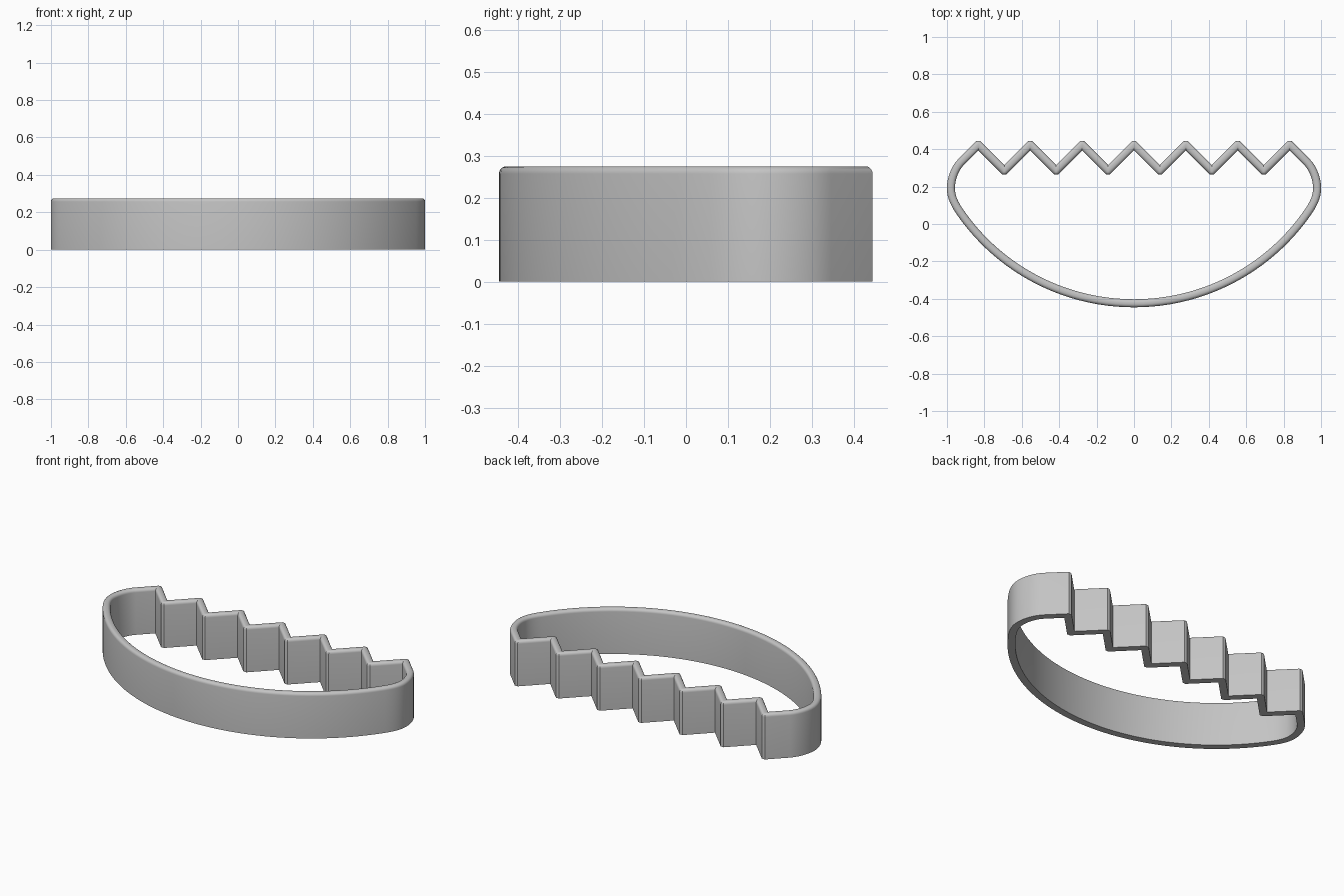
import bpy, bmesh, math
from mathutils import Vector
from mathutils.geometry import interpolate_bezier

cube = bpy.data.objects.get("Cube")
if cube:
    bpy.data.objects.remove(cube, do_unlink=True)

HEIGHT, HALF, ROUND = 0.275, 0.0215, 0.018
TOOTH, PEAK, VALLEY = 0.1387, 0.424, 0.285
BLUNT = 0.014


def curve(a, b, c, d, count):
    pts = interpolate_bezier(*(Vector((*p, 0)) for p in (a, b, c, d)), count)
    return [p.to_2d() for p in pts]


# Centre line of the right half: bowl, rounded end, zigzag teeth
half = curve((0, -0.424), (0.373, -0.424), (0.723, -0.24), (0.933, 0.068), 24)
half += curve((0.933, 0.068), (0.958, 0.105), (0.979, 0.145), (0.979, 0.19), 8)[1:]
half += curve((0.979, 0.19), (0.979, 0.245), (0.955, 0.301), (0.925, 0.331), 8)[1:]
half += [Vector((i * TOOTH, VALLEY if i % 2 else PEAK)) for i in range(6, -1, -1)]
path = half + [Vector((-p.x, p.y)) for p in reversed(half[1:-1])]

# Wall section as (offset, height), rounded along the top
arc = [(HALF - ROUND + ROUND * math.cos(a), HEIGHT - ROUND + ROUND * math.sin(a))
       for a in (math.pi / 2 * k / 5 for k in range(6))]
section = [(HALF, 0)] + arc + [(-d, z) for d, z in reversed(arc)] + [(-HALF, 0)]

# Sweep the section with mitred corners, blunting the outside of each tooth
bm = bmesh.new()
rings = []
for i, p in enumerate(path):
    e1 = (p - path[i - 1]).normalized()
    e2 = (path[(i + 1) % len(path)] - p).normalized()
    n1, n2 = Vector((e1.y, -e1.x)), Vector((e2.y, -e2.x))
    mitre = (n1 + n2) / (1 + n1.dot(n2))
    turn = e1.x * e2.y - e1.y * e2.x
    for shift in ((-e1, e2) if abs(turn) > 0.5 else (Vector((0, 0)),)):
        ring = []
        for d, z in section:
            cut = BLUNT * max(0, math.copysign(d, d * turn)) / HALF
            q = p + mitre * d + shift * cut
            ring.append(bm.verts.new((q.x, q.y, z)))
        rings.append(ring)

for i, ring in enumerate(rings):
    nxt = rings[(i + 1) % len(rings)]
    for j in range(len(section)):
        k = (j + 1) % len(section)
        bm.faces.new((ring[j], nxt[j], nxt[k], ring[k]))
bmesh.ops.remove_doubles(bm, verts=bm.verts[:], dist=0.0002)
bmesh.ops.recalc_face_normals(bm, faces=bm.faces[:])

mesh = bpy.data.meshes.new("cutter_wall")
bm.to_mesh(mesh)
bm.free()
wall = bpy.data.objects.new("cutter_wall", mesh)
bpy.context.collection.objects.link(wall)

# Plain grey material
grey = bpy.data.materials.new("plain_grey")
grey.use_nodes = True
colour = (0.55, 0.55, 0.55, 1)
grey.diffuse_color = colour
grey.node_tree.nodes["Principled BSDF"].inputs["Base Color"].default_value = colour
mesh.materials.append(grey)

# Smooth shading with sharp tooth edges
bpy.ops.object.select_all(action="DESELECT")
wall.select_set(True)
bpy.context.view_layer.objects.active = wall
bpy.ops.object.shade_smooth_by_angle(angle=math.radians(30))
